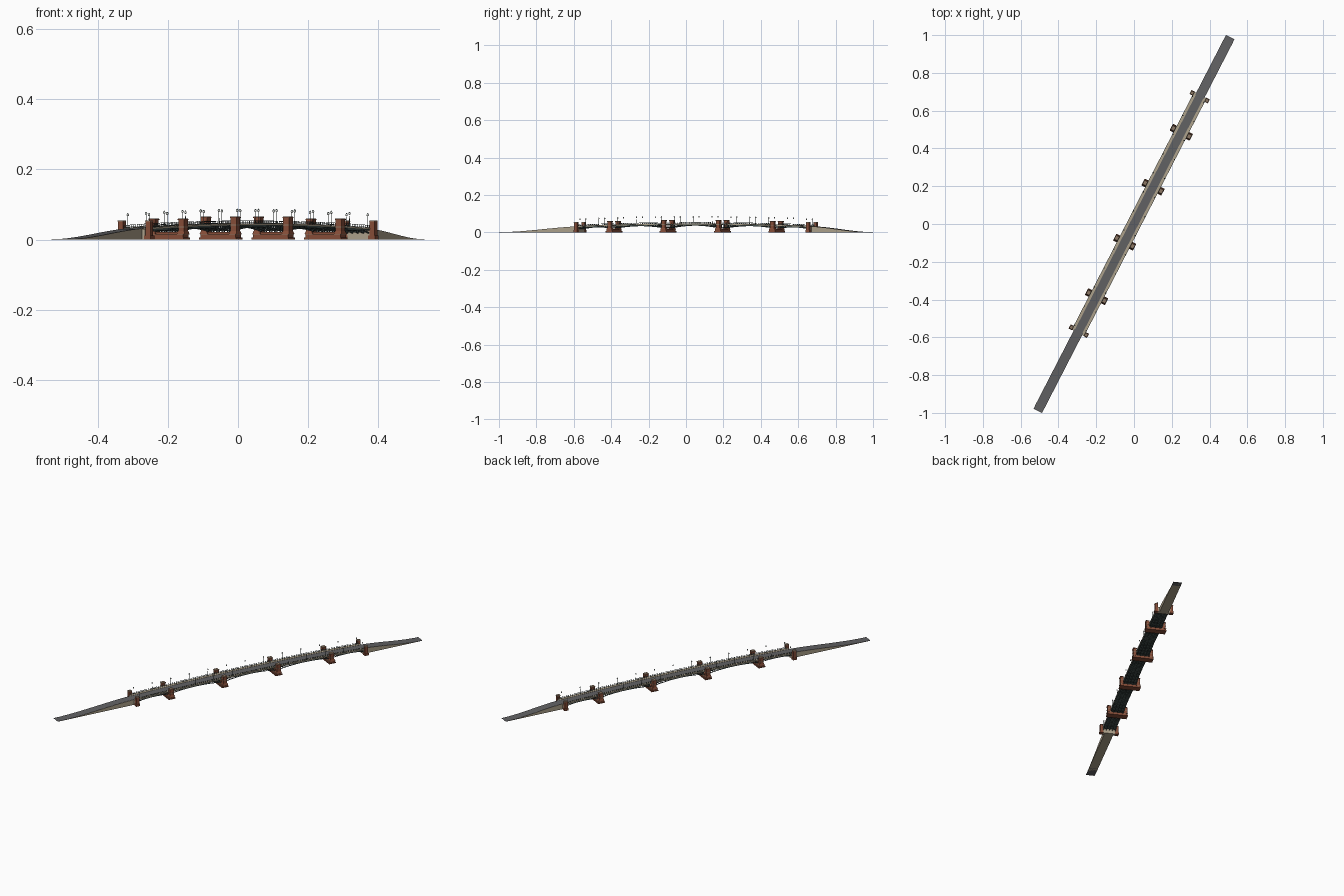
import bpy, bmesh, math
from mathutils import Vector, Matrix

if "Cube" in bpy.data.objects:
    bpy.data.objects.remove(bpy.data.objects["Cube"])

# Built along local y (s), across local x (v), then turned to its heading
HEADING = -math.atan2(0.458, 0.889)
S0, S1 = -1.113, 1.113                 # ends of the road
A0, A1 = -0.638, 0.758                 # abutments
MID = (A0 + A1) / 2
PIERS = [-0.433, -0.108, 0.220, 0.546]
SUPPORTS = [A0] + PIERS + [A1]


def mat(name, rgb):
    m = bpy.data.materials.new(name)
    m.diffuse_color = (*rgb, 1)
    m.use_nodes = True
    m.node_tree.nodes["Principled BSDF"].inputs["Base Color"].default_value = m.diffuse_color
    return m


ASPHALT = mat("asphalt", (0.12, 0.12, 0.125))
STONE = mat("stone", (0.42, 0.36, 0.26))
BRICK = mat("brick", (0.24, 0.075, 0.04))
CAP = mat("capstone", (0.27, 0.19, 0.13))
STEEL = mat("steel", (0.06, 0.085, 0.08))
GLASS = mat("lamp_glass", (0.7, 0.72, 0.68))


def road(s):
    """Height of the road surface."""
    if A0 <= s <= A1:
        return 0.045 - 0.013 * ((s - MID) / 0.698) ** 2
    end, ab = (S0, A0) if s < A0 else (S1, A1)
    t = (s - end) / (ab - end)
    m = 0.037 * abs(ab - end)
    return 0.001 + 0.031 * (3 * t * t - 2 * t ** 3) + m * (t ** 3 - t * t)


def finish(name, bm, material, smooth=False):
    bmesh.ops.recalc_face_normals(bm, faces=bm.faces)
    me = bpy.data.meshes.new(name)
    bm.to_mesh(me)
    bm.free()
    ob = bpy.data.objects.new(name, me)
    bpy.context.collection.objects.link(ob)
    ob.rotation_euler.z = HEADING
    me.materials.append(material)
    if smooth:
        for p in me.polygons:
            p.use_smooth = True
    return ob


def span(a, b, n):
    return [a + (b - a) * i / n for i in range(n + 1)]


def loft(bm, stations, section):
    """Join closed (v, z) sections along s and cap the ends."""
    rings = [[bm.verts.new((v, s, z)) for v, z in section(s)] for s in stations]
    n = len(rings[0])
    for a, b in zip(rings, rings[1:]):
        for i in range(n):
            bm.faces.new((a[i], a[(i + 1) % n], b[(i + 1) % n], b[i]))
    bm.faces.new(rings[0])
    bm.faces.new(rings[-1])


def strip(v0, v1, lo, hi):
    return lambda s: [(v0, lo(s)), (v1, lo(s)), (v1, hi(s)), (v0, hi(s))]


def block(bm, v, s, z0, z1, w, d, top=1.0):
    """Box from z0 to z1, optionally tapered at the top."""
    lo, hi = [[bm.verts.new((v + x * w * k / 2, s + y * d * k / 2, z))
               for x, y in ((-1, -1), (1, -1), (1, 1), (-1, 1))]
              for z, k in ((z0, 1), (z1, top))]
    bm.faces.new(lo)
    bm.faces.new(hi)
    for i in range(4):
        j = (i + 1) % 4
        bm.faces.new((lo[i], lo[j], hi[j], hi[i]))


# Road surface over the whole length
bm = bmesh.new()
loft(bm, span(S0, S1, 110),
     strip(-0.025, 0.025, lambda s: max(0, road(s) - 0.003), road))
finish("road", bm, ASPHALT)

# Approach embankments with sloping retaining walls
bm = bmesh.new()
for a, b in ((S0 + 0.02, A0), (A1, S1 - 0.02)):
    loft(bm, span(a, b, 26),
         strip(-0.0255, 0.0255, lambda s: 0, lambda s: road(s) - 0.0005))
for s in (A0, A1):
    block(bm, 0, s, 0, road(s) - 0.002, 0.072, 0.02)
finish("approach_walls", bm, STONE)

# Pavements and deck slab
bm = bmesh.new()
for k in (-1, 1):
    loft(bm, span(A0, A1, 60), strip(k * 0.022, k * 0.037,
         lambda s: road(s) - 0.003, lambda s: road(s) + 0.0012))
finish("pavements", bm, STONE)
bm = bmesh.new()
loft(bm, span(A0, A1, 60), strip(-0.036, 0.036,
     lambda s: road(s) - 0.006, lambda s: road(s) - 0.002))
finish("deck_slab", bm, STEEL)

# Arched steel ribs, spandrel posts and cross beams
bm = bmesh.new()
for a, b in zip(SUPPORTS, SUPPORTS[1:]):
    a, b = a + 0.008, b - 0.008
    mid, half = (a + b) / 2, (b - a) / 2
    za = 0.017 if a < PIERS[0] else 0.022
    zb = 0.017 if b > PIERS[-1] else 0.022
    crown = road(mid) - 0.009

    def soffit(s):
        t = (s - mid) / half
        return (za if t < 0 else zb) * t * t + crown * (1 - t * t)
    n = 22 if half > 0.12 else 14
    for v in (-0.034, -0.017, 0, 0.017, 0.034):
        loft(bm, span(a, b, n), strip(v - 0.0013, v + 0.0013, soffit,
             lambda s: soffit(s) + 0.0035))
        for s in span(a, b, n)[1:-1]:
            if road(s) - 0.006 > soffit(s) + 0.0035:
                block(bm, v, s, soffit(s) + 0.003, road(s) - 0.005, 0.0015, 0.002)
    for s in span(a, b, n)[1:-1:2]:
        block(bm, 0, s, soffit(s) + 0.0005, soffit(s) + 0.003, 0.068, 0.002)
finish("arch_ribs", bm, STEEL)

# Railings: two rails and posts per side
bm = bmesh.new()
for v in (-0.036, 0.036):
    for h in (0.002, 0.0078):
        loft(bm, span(A0, A1, 60), strip(v - 0.0007, v + 0.0007,
             lambda s: road(s) + h, lambda s: road(s) + h + 0.0012))
    for s in span(A0, A1, 120):
        block(bm, v, s, road(s), road(s) + 0.0085, 0.001, 0.0013)
finish("railings", bm, STEEL)

# Brick piers: low footing, shoulder and a pair of towers
brick, caps = bmesh.new(), bmesh.new()
for s in PIERS:
    top = road(s) + 0.022
    block(brick, 0, s, 0, 0.006, 0.118, 0.040)
    block(brick, 0, s, 0.006, 0.014, 0.112, 0.034)
    block(caps, 0, s, 0.014, 0.016, 0.115, 0.036)
    block(brick, 0, s, 0.016, 0.021, 0.074, 0.022)
    for v in (-0.047, 0.047):
        block(brick, v, s, 0.016, 0.024, 0.025, 0.032, 0.8)
        block(brick, v, s, 0.016, top - 0.005, 0.019, 0.023)
        block(caps, v, s, road(s) - 0.004, road(s) - 0.001, 0.021, 0.025)
        block(brick, v, s, top - 0.005, top - 0.002, 0.022, 0.026)
        block(caps, v, s, top - 0.002, top, 0.022, 0.026, 0.85)
# Abutment towers
for s in (A0, A1):
    top = road(s) + 0.023
    for v in (-0.044, 0.044):
        block(brick, v, s, 0, 0.012, 0.021, 0.024)
        block(brick, v, s, 0.012, top - 0.004, 0.016, 0.018)
        block(caps, v, s, top - 0.004, top, 0.018, 0.020, 0.9)
finish("pier_brickwork", brick, BRICK)
finish("pier_capstones", caps, CAP)

# Street lamps in pairs along both pavements
poles, globes = bmesh.new(), bmesh.new()
for s in span(-0.62, 0.742, 12):
    z = road(s)
    for v in (-0.034, 0.034):
        for r0, r1, z0, z1 in ((0.002, 0.0013, 0, 0.008),
                               (0.0009, 0.0007, 0.008, 0.034),
                               (0.0033, 0.0006, 0.040, 0.043)):
            bmesh.ops.create_cone(
                poles, cap_ends=True, segments=8, radius1=r0, radius2=r1,
                depth=z1 - z0,
                matrix=Matrix.Translation((v, s, z + (z0 + z1) / 2)))
        bmesh.ops.create_uvsphere(
            globes, u_segments=10, v_segments=6, radius=0.0036,
            matrix=Matrix.Translation((v, s, z + 0.0375)))
finish("lamp_posts", poles, STEEL)
finish("lamp_globes", globes, GLASS, smooth=True)
